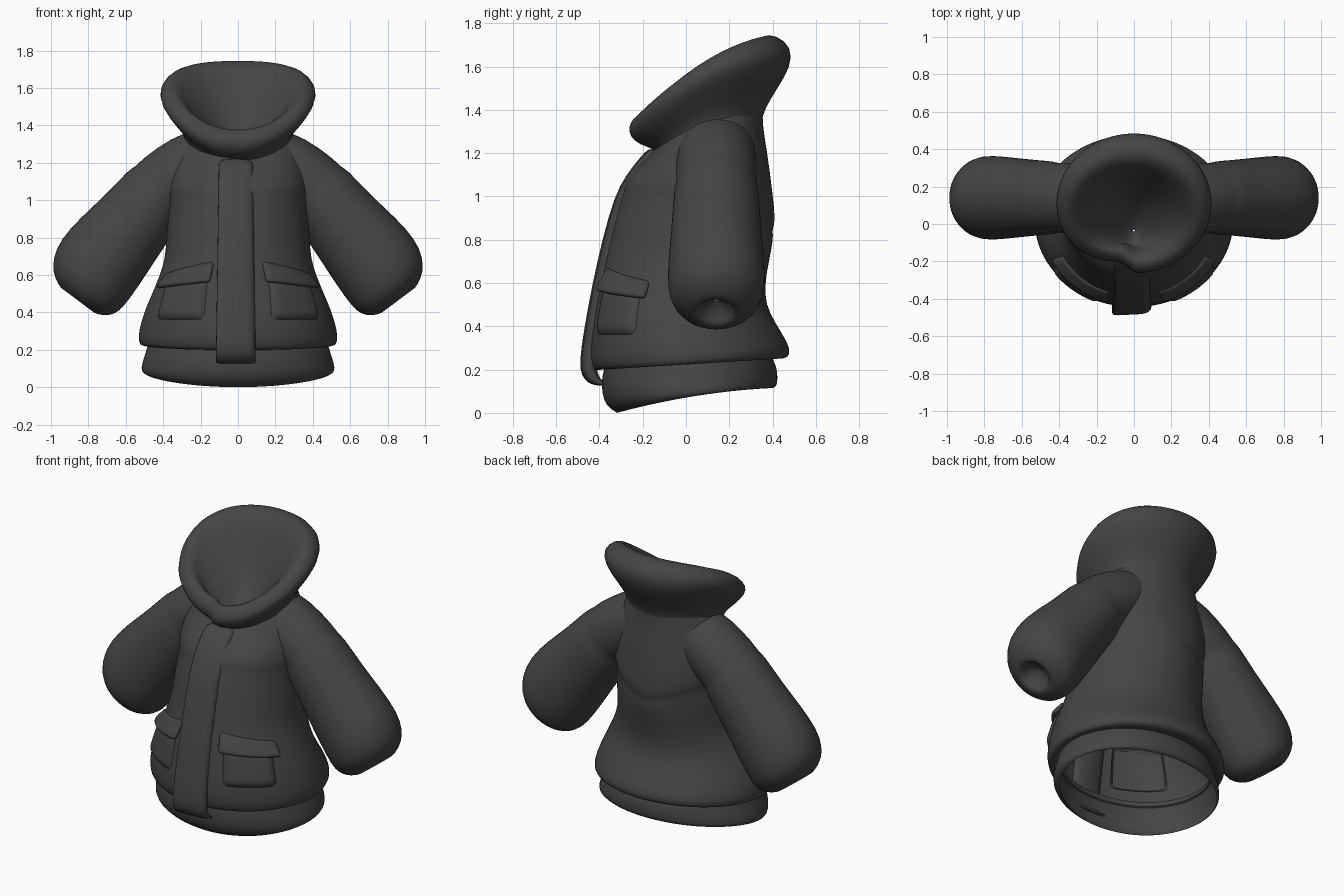
import bpy, bmesh, math
from mathutils import Vector
from mathutils.bvhtree import BVHTree

cloth = bpy.data.materials.new("charcoal cloth")
cloth.diffuse_color = (0.06, 0.06, 0.06, 1)


def loft(name, rows, closed=True, caps=False, mirror=False, thickness=0, levels=1):
    """Skin a list of point rows into a smooth surface."""
    bm = bmesh.new()
    grid = [[bm.verts.new(p) for p in row] for row in rows]
    n = len(rows[0])
    for lo, hi in zip(grid, grid[1:]):
        for i in range(n if closed else n - 1):
            j = (i + 1) % n
            bm.faces.new((lo[i], lo[j], hi[j], hi[i]))
    if caps:
        bm.faces.new(grid[0][::-1])
        bm.faces.new(grid[-1])
    tree = BVHTree.FromBMesh(bm)
    mesh = bpy.data.meshes.new(name)
    bm.to_mesh(mesh)
    bm.free()
    mesh.shade_smooth()
    mesh.materials.append(cloth)
    ob = bpy.data.objects.new(name, mesh)
    bpy.context.collection.objects.link(ob)
    if mirror:
        mod = ob.modifiers.new("mirror", 'MIRROR')
        mod.use_mirror_merge = False
    if thickness:
        ob.modifiers.new("thickness", 'SOLIDIFY').thickness = thickness
    if levels:
        mod = ob.modifiers.new("round", 'SUBSURF')
        mod.levels = mod.render_levels = levels
    return tree


def ring(zf, zb, yf, yb, rx, lift=0, back_dip=0, lap=0, n=44):
    """Tilted oval: front/back heights, front/back depth, half width."""
    pts = []
    for i in range(n):
        a = 2 * math.pi * i / n
        x = rx * math.sin(a)
        y = (yf + yb) / 2 - (yb - yf) / 2 * math.cos(a)
        z = zf + (zb - zf) * (1 - math.cos(a)) / 2 + lift * math.sin(a) ** 2
        if math.cos(a) < 0:
            z -= back_dip * max(0, 1 - abs(x) / 0.35)
        s = a - 2 * math.pi if a > math.pi else a
        if -1 < s < -0.1:               # left side tucks under the right
            y += lap * (1 + s)
        pts.append((x, y, z))
    return pts


# Waistband
loft("hem_band", [ring(*r) for r in (
    (0.00, 0.115, -0.32, 0.40, 0.50, 0.02),
    (0.03, 0.12, -0.37, 0.42, 0.52, 0.01),
    (0.09, 0.16, -0.39, 0.425, 0.515),
    (0.16, 0.21, -0.39, 0.42, 0.495),
    (0.20, 0.24, -0.38, 0.405, 0.485),
    (0.25, 0.28, -0.37, 0.39, 0.47))])

# Torso with yoke seam dipping at the back
body = loft("body", [ring(*r) for r in (
    (0.22, 0.26, -0.37, 0.39, 0.47),
    (0.19, 0.245, -0.41, 0.455, 0.515),
    (0.21, 0.27, -0.44, 0.485, 0.535),
    (0.29, 0.32, -0.45, 0.475, 0.532),
    (0.40, 0.42, -0.435, 0.41, 0.50),
    (0.50, 0.50, -0.42, 0.37, 0.46),
    (0.60, 0.59, -0.40, 0.365, 0.42),
    (0.70, 0.68, -0.38, 0.38, 0.39),
    (0.80, 0.77, -0.355, 0.395, 0.385, 0, 0.02),
    (0.95, 0.88, -0.32, 0.405, 0.375, 0, 0.06),
    (1.04, 0.95, -0.287, 0.398, 0.372, 0, 0.10),
    (1.06, 0.97, -0.293, 0.416, 0.38, 0, 0.10),
    (1.12, 1.08, -0.25, 0.40, 0.38, 0, 0.06),
    (1.17, 1.21, -0.19, 0.375, 0.365),
    (1.21, 1.32, -0.15, 0.355, 0.32, 0.03),
    (1.23, 1.39, -0.135, 0.355, 0.28, 0.05))])

# Wide collar: outside, rolled rim, then the funnel inside
loft("hood", [ring(*r) for r in (
    (1.19, 1.34, -0.13, 0.35, 0.285, 0.05, 0, 0.02),
    (1.22, 1.40, -0.15, 0.36, 0.29, 0.06, 0, 0.03),
    (1.235, 1.51, -0.215, 0.43, 0.36, 0.09, 0, 0.06),
    (1.275, 1.60, -0.265, 0.485, 0.415, 0.10, 0, 0.07),
    (1.33, 1.69, -0.27, 0.49, 0.42, 0.08, 0, 0.07),
    (1.375, 1.745, -0.23, 0.42, 0.375, 0.07, 0, 0.07),
    (1.38, 1.75, -0.19, 0.35, 0.33, 0.06, 0, 0.06),
    (1.33, 1.67, -0.15, 0.29, 0.27, 0.05, 0, 0.04),
    (1.27, 1.53, -0.13, 0.23, 0.19, 0.04, 0, 0.03),
    (1.23, 1.38, -0.12, 0.16, 0.11, 0.02),
    (1.20, 1.24, -0.10, 0.04, 0.04),
    (1.20, 1.20, -0.04, -0.03, 0.005))])

# Puffy sleeves: x, z, radius across, radius in depth
sections = (
    (0.14, 1.24, 0.17, 0.17), (0.22, 1.20, 0.19, 0.185),
    (0.38, 1.09, 0.188, 0.19), (0.42, 1.05, 0.182, 0.185),
    (0.435, 1.035, 0.198, 0.197), (0.55, 0.89, 0.21, 0.205),
    (0.67, 0.75, 0.235, 0.218), (0.765, 0.63, 0.245, 0.228),
    (0.81, 0.55, 0.23, 0.22), (0.84, 0.50, 0.195, 0.185),
    (0.858, 0.468, 0.13, 0.125), (0.86, 0.46, 0.09, 0.09),
    (0.835, 0.50, 0.075, 0.075), (0.82, 0.52, 0.01, 0.01))
rows = []
for k, (x, z, r, ry) in enumerate(sections):
    tilt = math.radians(48 - 14 * k / (len(sections) - 1))
    row = []
    for i in range(28):
        t = 2 * math.pi * i / 28
        c = r * math.cos(t)
        row.append((x + c * math.cos(tilt), 0.14 - ry * math.sin(t),
                    z + c * math.sin(tilt)))
    rows.append(row)
loft("sleeve", rows, mirror=True)

# Front placket: a strip that follows the chest
path = ((0.125, -0.40), (0.135, -0.445), (0.17, -0.475), (0.23, -0.488),
        (0.40, -0.462), (0.60, -0.425), (0.80, -0.38), (1.00, -0.325),
        (1.10, -0.27), (1.18, -0.205), (1.225, -0.165))
profile = ((-0.10, 0.07), (-0.118, 0.03), (-0.12, -0.005), (-0.10, -0.008),
           (0, -0.002), (0.06, 0.0), (0.095, 0.018), (0.105, 0.07))
loft("placket", [[(px * (1.02 - 0.13 * z), y + py, z) for px, py in profile]
                 for z, y in path], caps=True)


def on_body(phi, z, off):
    """Point on the torso at a heading from the front, pushed outward."""
    out = Vector((math.sin(phi), -math.cos(phi), 0))
    centre = Vector((0, -0.02, z))
    hit = body.ray_cast(centre + out * 2, -out)[0]
    return hit + out * off


def lerp(a, b, t):
    return a + (b - a) * t


# Pocket flaps, standing off the body at the lower edge
loft("pocket_flap", [[on_body(lerp(0.36, 1.2, u / 10),
                              lerp(lerp(0.57, 0.54, u / 10),
                                   lerp(0.68, 0.615, u / 10), v / 4),
                              lerp(0.045, 0.008, v / 4))
                      for u in range(11)] for v in range(5)],
     closed=False, mirror=True, thickness=0.03)

# Soft pocket pouches under the flaps
loft("pocket_pouch", [[on_body(lerp(0.40, 1.14, u / 10), lerp(0.35, 0.60, v / 8),
                               -0.015 if u in (0, 10) or v in (0, 8) else 0.02)
                       for u in range(11)] for v in range(9)],
     closed=False, mirror=True)
